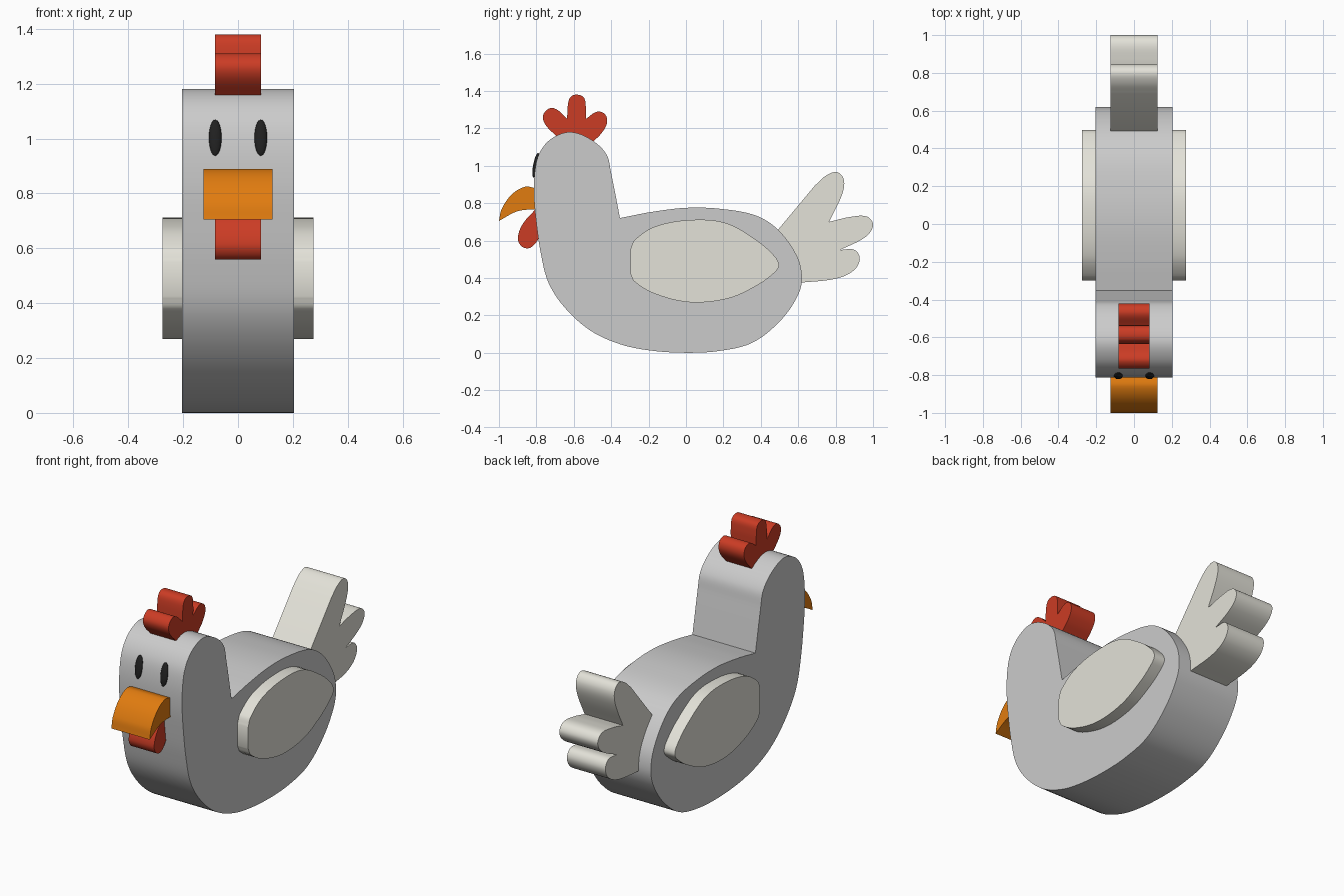
import bpy, bmesh, math
from mathutils import Vector


def material(name, rgb):
    m = bpy.data.materials.new(name)
    m.diffuse_color = (*rgb, 1)
    return m


RED = material("red", (0.6, 0.045, 0.018))
ORANGE = material("orange", (0.75, 0.2, 0.005))
FEATHER = material("feather", (0.77, 0.76, 0.69))
BLACK = material("black", (0.015, 0.015, 0.015))


def smooth_outline(pts, corners, steps=6):
    """Closed Catmull-Rom outline that stays sharp at the corner indices."""
    n, out = len(pts), []
    P = [Vector(p) for p in pts]
    for i in range(n):
        j = (i + 1) % n
        b, c = P[i], P[j]
        if i in corners and j in corners:
            out.append(b)
            continue
        a = 2 * b - c if i in corners else P[i - 1]
        d = 2 * c - b if j in corners else P[(j + 1) % n]
        # tangents limited to the segment length avoid overshoot
        L = (c - b).length
        t0 = (c - a).normalized() * L
        t1 = (d - b).normalized() * L
        for k in range(steps):
            t = k / steps
            out.append((2*t**3 - 3*t**2 + 1) * b + (t**3 - 2*t**2 + t) * t0
                       + (3*t**2 - 2*t**3) * c + (t**3 - t**2) * t1)
    return out


def slab(name, pts, corners, x0, x1, mat=None):
    """Extrude a side profile (y, z) from x0 to x1."""
    bm = bmesh.new()
    face = bm.faces.new([bm.verts.new((x0, p[0], p[1])) for p in smooth_outline(pts, corners)])
    ext = bmesh.ops.extrude_face_region(bm, geom=[face])
    verts = [g for g in ext["geom"] if isinstance(g, bmesh.types.BMVert)]
    bmesh.ops.translate(bm, verts=verts, vec=(x1 - x0, 0, 0))
    bmesh.ops.recalc_face_normals(bm, faces=bm.faces)
    me = bpy.data.meshes.new(name)
    bm.to_mesh(me)
    bm.free()
    return finish(bpy.data.objects.new(name, me), mat, True)


def finish(ob, mat, link=False):
    if link:
        bpy.context.collection.objects.link(ob)
    if mat:
        ob.data.materials.append(mat)
    bpy.ops.object.select_all(action='DESELECT')
    ob.select_set(True)
    bpy.context.view_layer.objects.active = ob
    bpy.ops.object.shade_smooth_by_angle(angle=math.radians(30))
    return ob


# Body with neck and head
body = [(-0.353, 0.72), (-0.19, 0.752), (0, 0.775), (0.18, 0.77), (0.37, 0.735), (0.49, 0.66),
        (0.592, 0.52), (0.62, 0.4), (0.595, 0.3), (0.5, 0.166), (0.353, 0.053), (0.18, 0.01),
        (0, 0), (-0.19, 0.012), (-0.353, 0.046), (-0.51, 0.118), (-0.647, 0.24), (-0.735, 0.374),
        (-0.777, 0.535), (-0.802, 0.71), (-0.813, 0.845), (-0.807, 0.98), (-0.78, 1.075),
        (-0.716, 1.147), (-0.615, 1.18), (-0.5, 1.135), (-0.425, 1.06), (-0.402, 0.97)]
slab("body", body, {0}, -0.205, 0.205)

# Wings on both sides
wing = [(-0.298, 0.55), (-0.275, 0.602), (-0.166, 0.675), (0.02, 0.71), (0.21, 0.695),
        (0.38, 0.6), (0.475, 0.515), (0.497, 0.468), (0.475, 0.43), (0.38, 0.36),
        (0.225, 0.29), (0.02, 0.27), (-0.166, 0.315), (-0.275, 0.38), (-0.298, 0.425)]
for side, s in (("left", -1), ("right", 1)):
    slab(side + "_wing", wing, {0, 14}, s * 0.2, s * 0.275, FEATHER)

# Tail with three feathers
tail = [(0.49, 0.655), (0.69, 0.895), (0.75, 0.948), (0.81, 0.965), (0.845, 0.92), (0.832, 0.84),
        (0.765, 0.7), (0.877, 0.726), (0.968, 0.728), (1.0, 0.68), (0.957, 0.617),
        (0.824, 0.55), (0.902, 0.55), (0.929, 0.5), (0.893, 0.437), (0.797, 0.395),
        (0.615, 0.375), (0.57, 0.52)]
slab("tail", tail, {0, 1, 6, 11, 16, 17}, -0.125, 0.125, FEATHER)

# Comb on the head
comb = [(-0.69, 1.155), (-0.752, 1.22), (-0.764, 1.27), (-0.727, 1.308), (-0.685, 1.297),
        (-0.636, 1.25), (-0.63, 1.335), (-0.615, 1.37), (-0.583, 1.38), (-0.547, 1.366),
        (-0.536, 1.32), (-0.535, 1.25), (-0.476, 1.289), (-0.433, 1.275), (-0.422, 1.23),
        (-0.45, 1.176), (-0.495, 1.13), (-0.615, 1.17)]
slab("comb", comb, {0, 5, 11, 16, 17}, -0.083, 0.083, RED)

# Beak
beak = [(-1.0, 0.705), (-0.985, 0.77), (-0.93, 0.848), (-0.86, 0.888), (-0.805, 0.88),
        (-0.8, 0.768), (-0.9, 0.757)]
slab("beak", beak, {0, 4, 5}, -0.125, 0.125, ORANGE)

# Wattle under the beak
wattle = [(-0.8, 0.772), (-0.872, 0.69), (-0.899, 0.615), (-0.88, 0.57), (-0.84, 0.559),
          (-0.805, 0.585), (-0.78, 0.625)]
slab("wattle", wattle, {0, 6}, -0.083, 0.083, RED)

# Eyes
for side, s in (("left", -1), ("right", 1)):
    bpy.ops.mesh.primitive_uv_sphere_add(segments=32, ring_count=16,
                                         location=(s * 0.083, -0.803, 1.003),
                                         rotation=(-0.19, 0, 0))
    eye = bpy.context.object
    eye.name = side + "_eye"
    eye.scale = (0.023, 0.014, 0.067)
    finish(eye, BLACK)
